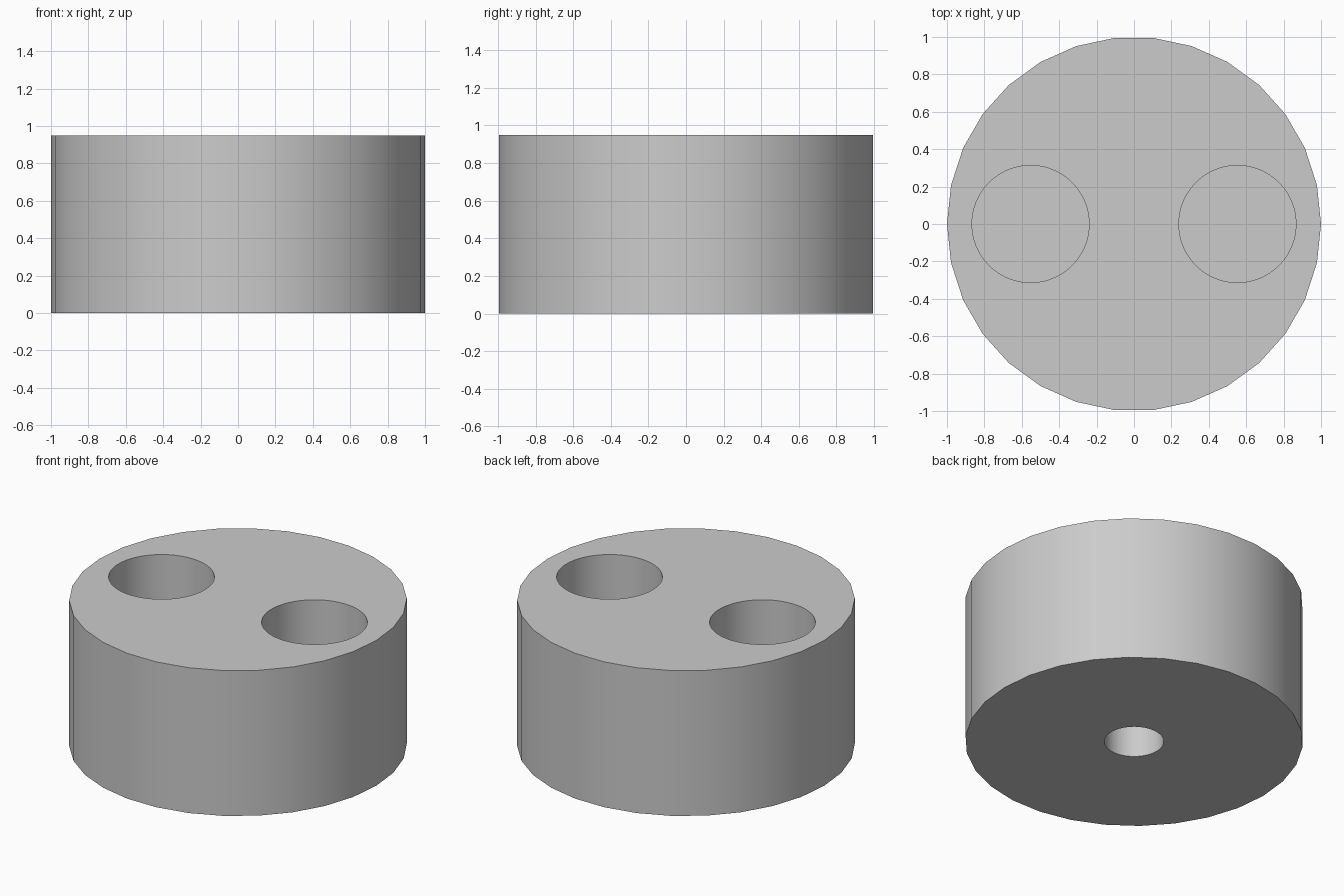
import bpy

if "Cube" in bpy.data.objects:
    bpy.data.objects.remove(bpy.data.objects["Cube"], do_unlink=True)

HEIGHT = 0.95

grey = bpy.data.materials.new("plain grey")
grey.use_nodes = True
grey.diffuse_color = (0.6, 0.6, 0.6, 1)
grey.node_tree.nodes["Principled BSDF"].inputs["Base Color"].default_value = (0.6, 0.6, 0.6, 1)


def cylinder(name, radius, x, z_low, z_high, sides):
    """Upright cylinder between two heights."""
    bpy.ops.mesh.primitive_cylinder_add(
        vertices=sides, radius=radius, depth=z_high - z_low,
        location=(x, 0, (z_low + z_high) / 2))
    obj = bpy.context.object
    obj.name = name
    obj.data.materials.append(grey)
    return obj


# Round block, turned so that corners lie on the x axis
body = cylinder("round_block", 1, 0, 0, HEIGHT, 30)
body.rotation_euler.z = 1.5707963
bpy.ops.object.transform_apply(location=True, rotation=True, scale=True)

# Two blind sockets in the top and a smaller one underneath
cutters = [
    cylinder("left_socket", 0.313, 0.553, 0.25, HEIGHT + 0.1, 96),
    cylinder("right_socket", 0.313, -0.553, 0.25, HEIGHT + 0.1, 96),
    cylinder("bottom_socket", 0.176, 0, -0.1, 0.6, 96),
]

bpy.ops.object.select_all(action="DESELECT")
body.select_set(True)
bpy.context.view_layer.objects.active = body
for cutter in cutters:
    cut = body.modifiers.new(cutter.name, "BOOLEAN")
    cut.operation = "DIFFERENCE"
    cut.solver = "EXACT"
    cut.object = cutter
    bpy.ops.object.modifier_apply(modifier=cut.name)
    bpy.data.objects.remove(cutter, do_unlink=True)

bpy.ops.object.shade_smooth_by_angle()
